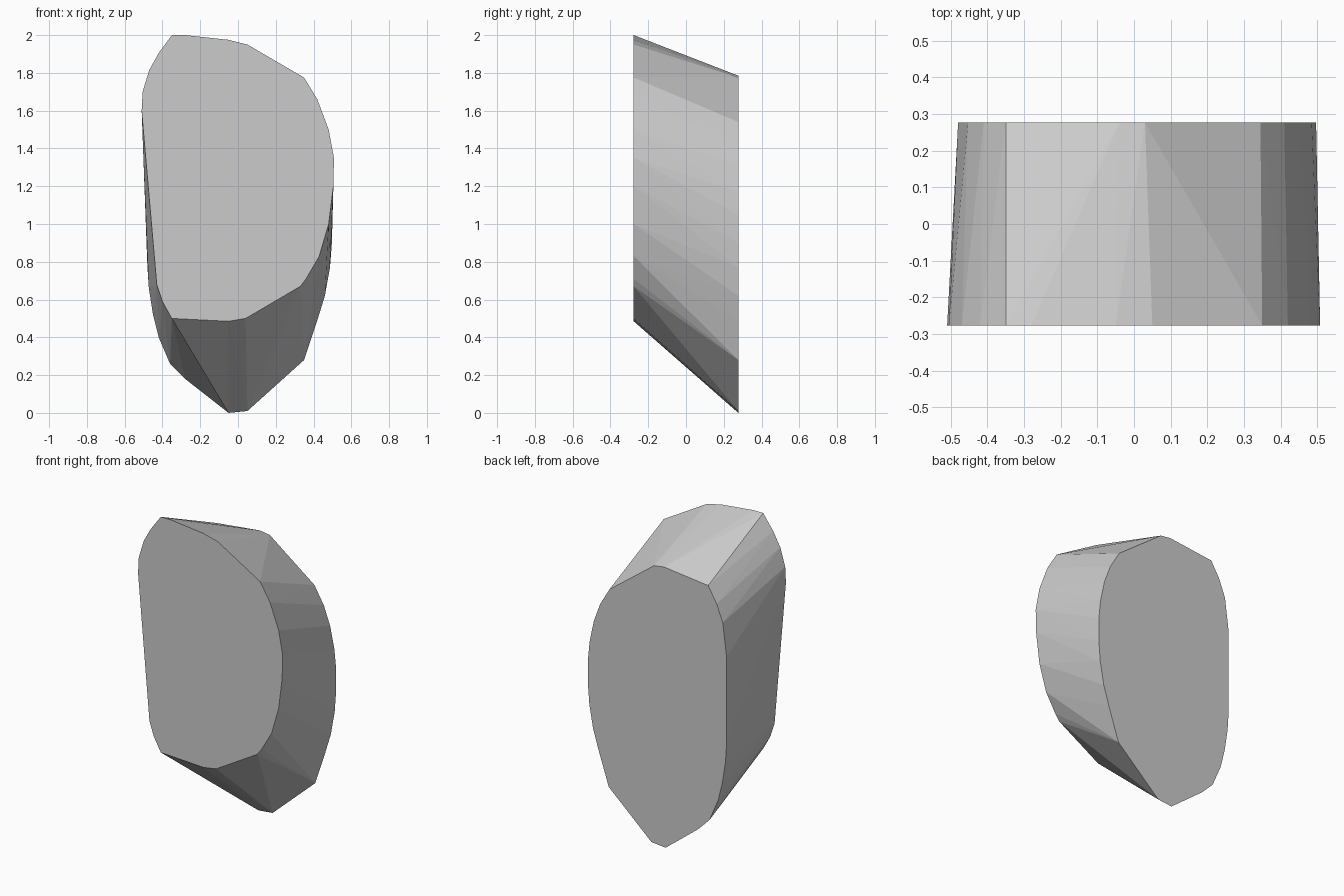
import bpy
import bmesh
import math

if "Cube" in bpy.data.objects:
    bpy.data.objects.remove(bpy.data.objects["Cube"])

# Front and back outlines as (x, z); the body is the convex skin between them
FRONT = [(-0.35, 2.0), (-0.28, 2.0), (-0.05, 1.975), (0.05, 1.95), (0.35, 1.775),
         (0.42, 1.66), (0.48, 1.5), (0.508, 1.35), (0.505, 1.2), (0.48, 1.0),
         (0.43, 0.83), (0.36, 0.71), (0.33, 0.67), (0.04, 0.5), (-0.05, 0.485),
         (-0.35, 0.5), (-0.40, 0.59), (-0.43, 0.68), (-0.51, 1.6), (-0.505, 1.7),
         (-0.47, 1.815), (-0.42, 1.905)]
BACK = [(-0.35, 1.75), (-0.04, 1.785), (0.03, 1.775), (0.345, 1.54), (0.41, 1.43),
        (0.455, 1.31), (0.485, 1.17), (0.497, 1.05), (0.497, 0.9), (0.487, 0.77),
        (0.46, 0.62), (0.42, 0.49), (0.35, 0.28), (0.05, 0.01), (-0.05, 0.0),
        (-0.28, 0.18), (-0.36, 0.26), (-0.42, 0.4), (-0.45, 0.52), (-0.472, 0.66),
        (-0.48, 0.78), (-0.48, 1.33), (-0.453, 1.54), (-0.41, 1.65)]
HALF_DEPTH = 0.277

# Stone body
bm = bmesh.new()
for outline, y in ((FRONT, -HALF_DEPTH), (BACK, HALF_DEPTH)):
    for x, z in outline:
        bm.verts.new((x, y, z))
hull = bmesh.ops.convex_hull(bm, input=bm.verts[:])
unused = {g for g in hull["geom_interior"] + hull["geom_unused"]
          if isinstance(g, bmesh.types.BMVert)}
bmesh.ops.delete(bm, geom=list(unused), context="VERTS")

# Merge each flat cap into a single face
bmesh.ops.dissolve_limit(bm, angle_limit=math.radians(0.3),
                         verts=bm.verts[:], edges=bm.edges[:])
bmesh.ops.recalc_face_normals(bm, faces=bm.faces[:])

mesh = bpy.data.meshes.new("stone_body")
bm.to_mesh(mesh)
bm.free()
body = bpy.data.objects.new("stone_body", mesh)
bpy.context.collection.objects.link(body)

# Plain grey stone
grey = bpy.data.materials.new("stone_grey")
grey.diffuse_color = (0.6, 0.6, 0.6, 1.0)
grey.use_nodes = True
grey.node_tree.nodes["Principled BSDF"].inputs["Base Color"].default_value = grey.diffuse_color
mesh.materials.append(grey)
